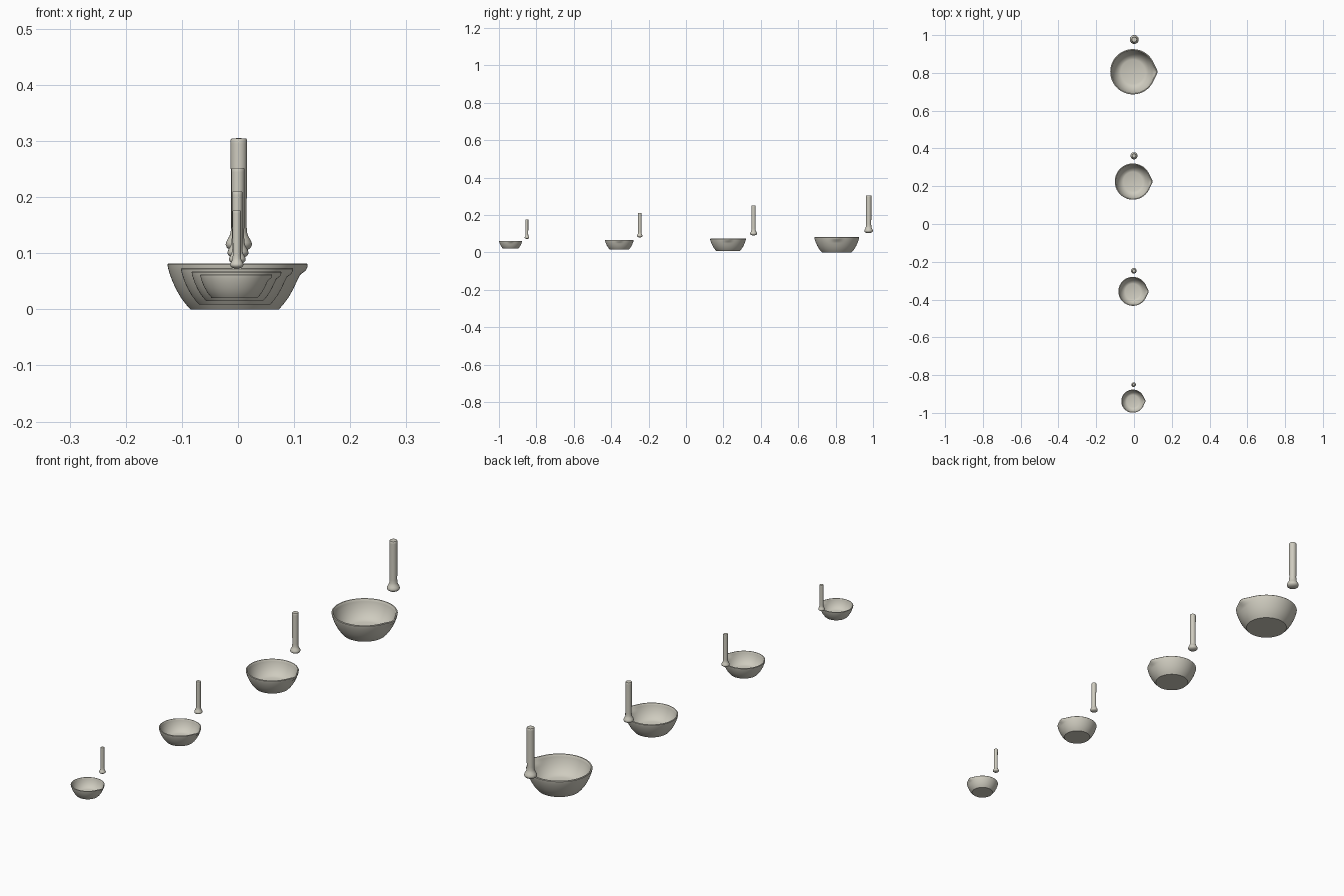
import bpy, bmesh, math

if "Cube" in bpy.data.objects:
    bpy.data.objects.remove(bpy.data.objects["Cube"])

stone = bpy.data.materials.new("warm_grey_stone")
stone.diffuse_color = (0.62, 0.60, 0.52, 1)
stone.use_nodes = True
stone.node_tree.nodes["Principled BSDF"].inputs["Base Color"].default_value = stone.diffuse_color

# (radius, height) profiles at full size
BOWL = [(0, 0), (.079, 0), (.087, .009), (.096, .021), (.104, .035), (.111, .05),
        (.115, .061), (.1175, .069), (.119, .075), (.1198, .0795), (.1185, .0815), (.1145, .0815),
        (.1125, .079), (.111, .072), (.108, .062), (.103, .05), (.096, .037),
        (.086, .025), (.075, .016), (.064, .012), (0, .011)]
PESTLE = [(0, .103), (.008, .1035), (.016, .106), (.0215, .110), (.0235, .115),
          (.0228, .119), (.020, .125), (.0165, .131), (.0145, .138), (.0138, .15),
          (.0147, .295), (.0145, .302), (.0132, .3045), (0, .305)]
MID = .041          # height the set is scaled about


def lathe(name, profile, loc, scale, segs, spout=False):
    bm = bmesh.new()
    rings = []
    for r, z in profile:
        if r == 0:
            rings.append([bm.verts.new((0, 0, (z - MID) * scale))])
            continue
        ring = []
        for i in range(segs):
            a = 2 * math.pi * i / segs
            rr = r
            if spout:   # pouring lip pulled out of the rim on the +x side
                d = (a + math.pi) % (2 * math.pi) - math.pi
                t = min(1, max(0, (z - .058) / .014))
                rr += .0105 * math.exp(-(d / .2) ** 2) * t * t * (3 - 2 * t)
            ring.append(bm.verts.new((rr * math.cos(a) * scale, rr * math.sin(a) * scale,
                                      (z - MID) * scale)))
        rings.append(ring)
    for lo, hi in zip(rings, rings[1:]):
        for i in range(segs):
            j = (i + 1) % segs
            if len(lo) == 1:
                bm.faces.new((lo[0], hi[j], hi[i]))
            elif len(hi) == 1:
                bm.faces.new((lo[i], lo[j], hi[0]))
            else:
                bm.faces.new((lo[i], lo[j], hi[j], hi[i]))
    bmesh.ops.recalc_face_normals(bm, faces=bm.faces)
    me = bpy.data.meshes.new(name)
    bm.to_mesh(me)
    bm.free()
    me.materials.append(stone)
    ob = bpy.data.objects.new(name, me)
    ob.location = loc
    bpy.context.collection.objects.link(ob)
    bpy.ops.object.select_all(action='DESELECT')
    ob.select_set(True)
    bpy.context.view_layer.objects.active = ob
    bpy.ops.object.shade_smooth_by_angle(angle=math.radians(40))


# four sets, each 0.8 times the size of the one behind it
for k, size in enumerate(("large", "medium", "small", "tiny")):
    s = .8 ** k
    y = .806 - .5813 * k
    lathe(size + "_mortar_bowl", BOWL, (-.006, y, MID), s, 96, spout=True)
    lathe(size + "_pestle", PESTLE, (-.006 + .0075 * s, y + .1705 * s, MID), s, 40)
